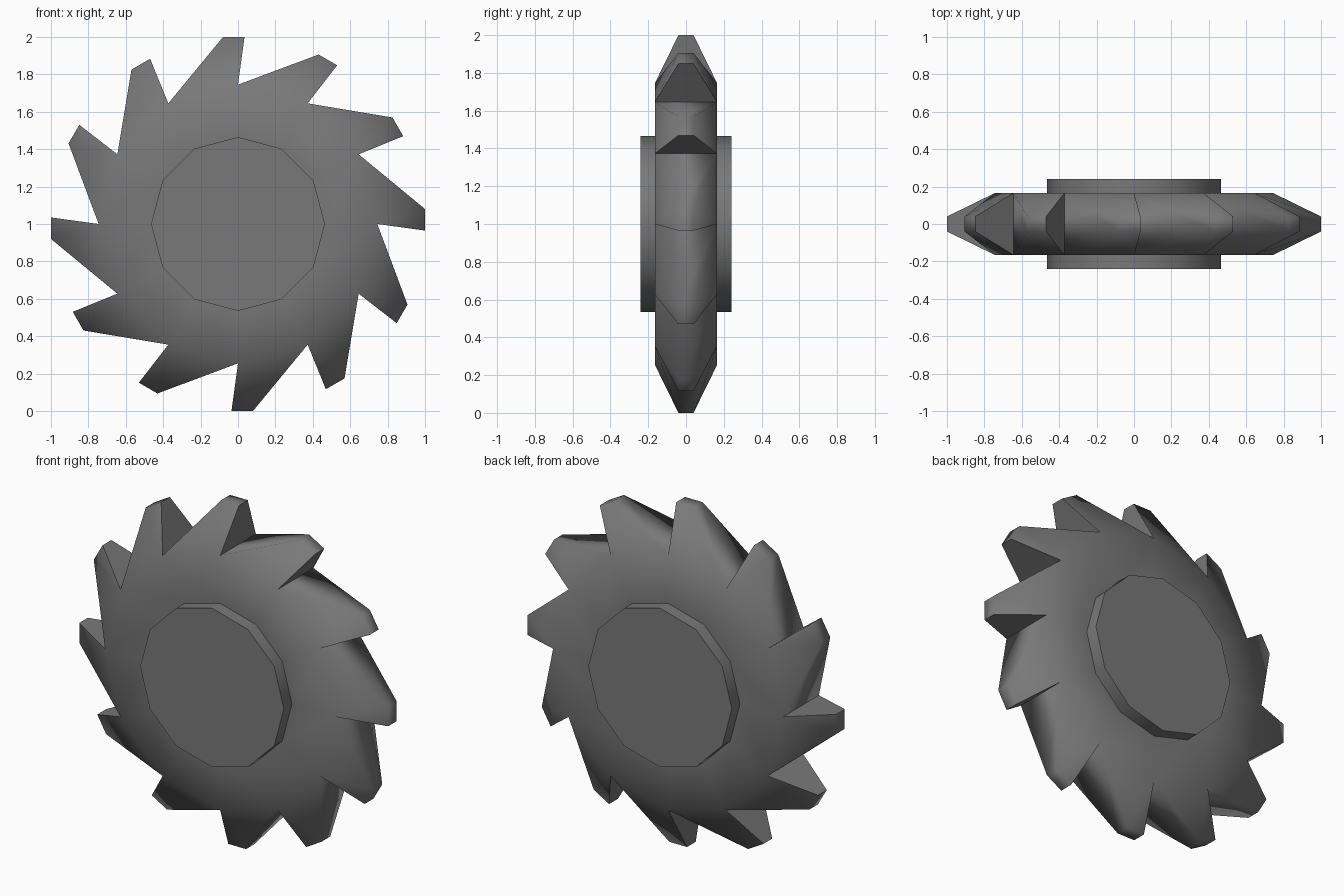
import bpy, bmesh
from math import pi, sin, cos
from mathutils import Matrix, Vector

cube = bpy.data.objects.get("Cube")
if cube:
    bpy.data.objects.remove(cube)

TEETH = 12
CENTRE = Vector((0, 0, 1))
HUB_R, HUB_Y = 0.465, 0.24
ROOT_R, ROOT_Y = 0.745, 0.165
TIP_Y = 0.04

steel = bpy.data.materials.new("dark_steel")
steel.use_nodes = True
colour = (0.19, 0.19, 0.19, 1)
steel.diffuse_color = colour
steel.node_tree.nodes["Principled BSDF"].inputs["Base Color"].default_value = colour


def finish(bm, name):
    bmesh.ops.recalc_face_normals(bm, faces=bm.faces[:])
    mesh = bpy.data.meshes.new(name)
    bm.to_mesh(mesh)
    bm.free()
    mesh.materials.append(steel)
    obj = bpy.data.objects.new(name, mesh)
    bpy.context.collection.objects.link(obj)
    return obj


# Toothed disc: one sector's points are turned around the axle
bm = bmesh.new()


def ring(x, y, r):
    """Front and back vertices of one sector point, repeated for every tooth."""
    out = []
    for i in range(TEETH):
        turn = Matrix.Rotation(-i * 2 * pi / TEETH, 3, "Y")
        out.append([bm.verts.new(CENTRE + turn @ Vector((x, s * y, r))) for s in (-1, 1)])
    return out


inner = ring(0, ROOT_Y, HUB_R)
root = ring(0, ROOT_Y, ROOT_R)
lead_tip = ring(0.035, TIP_Y, 1.0)
back_tip = ring(-0.08, TIP_Y, 1.0)

for s in (0, 1):
    bm.faces.new([v[s] for v in inner])
for i in range(TEETH):
    j = (i + 1) % TEETH
    for s in (0, 1):
        bm.faces.new((inner[i][s], root[i][s], root[j][s], inner[j][s]))
        bm.faces.new((root[i][s], lead_tip[i][s], back_tip[i][s], root[j][s]))
    # tip land, sloping back and flat cutting face
    for a, b in ((lead_tip[i], back_tip[i]), (back_tip[i], root[j])):
        bm.faces.new((a[0], b[0], b[1], a[1]))
    cutting = bm.faces.new((root[i][0], lead_tip[i][0], lead_tip[i][1], root[i][1]))
    for edge in cutting.edges:
        edge.smooth = False
for face in bm.faces:
    face.smooth = True
finish(bm, "toothed_disc")

# Twelve-sided hub through the middle, with crisp caps
bm = bmesh.new()
caps = []
for y in (-HUB_Y, HUB_Y):
    caps.append([bm.verts.new(CENTRE + Vector((HUB_R * sin(k * 2 * pi / TEETH), y,
                                               HUB_R * cos(k * 2 * pi / TEETH))))
                 for k in range(TEETH)])
for k in range(TEETH):
    n = (k + 1) % TEETH
    bm.faces.new((caps[0][k], caps[0][n], caps[1][n], caps[1][k])).smooth = True
for cap in caps:
    for edge in bm.faces.new(cap).edges:
        edge.smooth = False
finish(bm, "hub")
